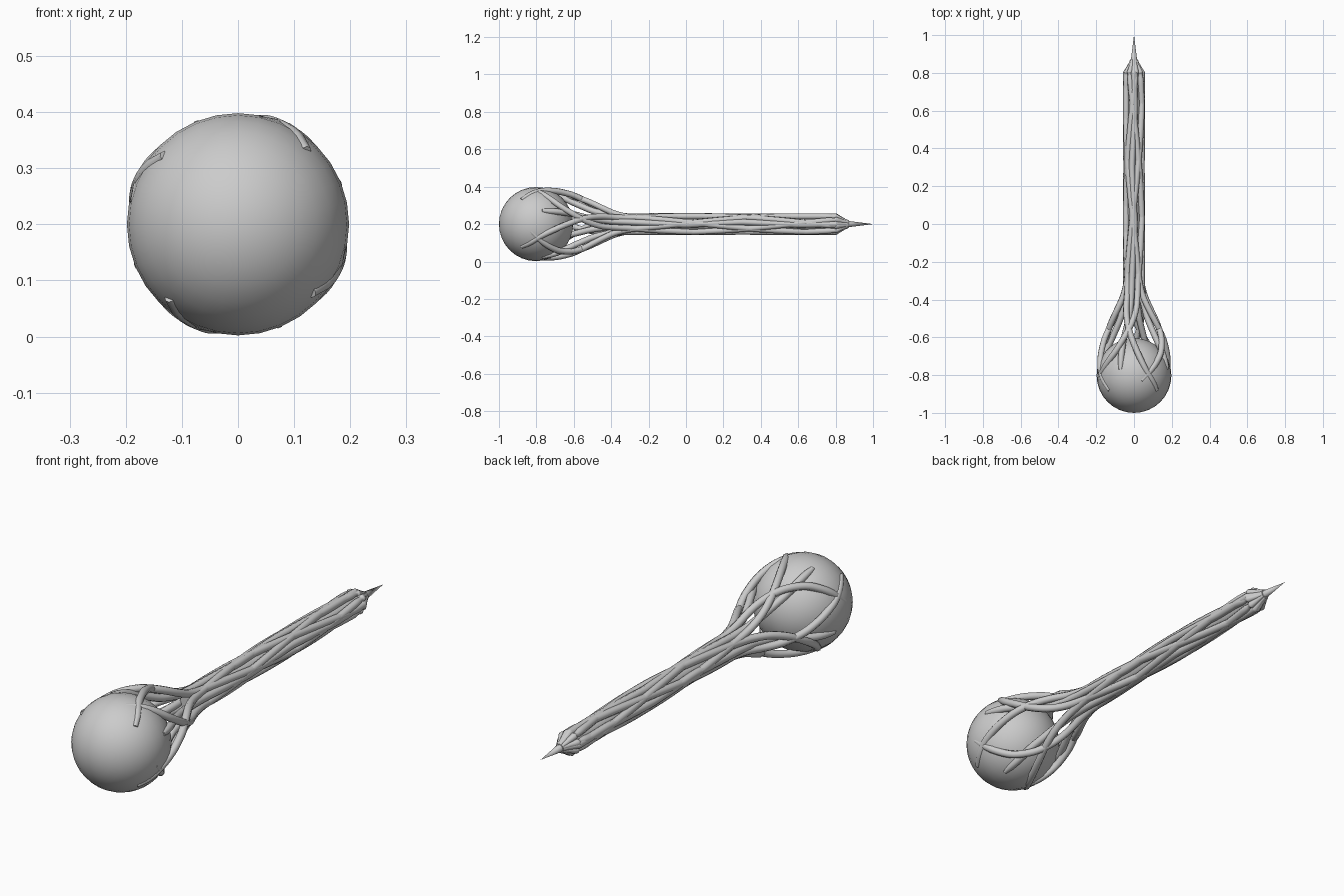
import bpy
from math import radians, sin, cos, pi

cube = bpy.data.objects.get("Cube")
if cube:
    bpy.data.objects.remove(cube, do_unlink=True)

grey = bpy.data.materials.new("stone_grey")
grey.use_nodes = True
COLOUR = (0.6, 0.6, 0.6, 1)
grey.diffuse_color = COLOUR
grey.node_tree.nodes["Principled BSDF"].inputs["Base Color"].default_value = COLOUR
AXIS_Z = 0.2


def finish(obj, name, angle=60):
    obj.name = name
    obj.data.materials.clear()
    obj.data.materials.append(grey)
    bpy.ops.object.select_all(action='DESELECT')
    obj.select_set(True)
    bpy.context.view_layer.objects.active = obj
    bpy.ops.object.shade_smooth_by_angle(angle=radians(angle))


def blend(table, y):
    """Straight interpolation through (y, value) pairs."""
    for (y0, v0), (y1, v1) in zip(table, table[1:]):
        if y <= y1:
            return v0 + (v1 - v0) * max(0, y - y0) / (y1 - y0)
    return table[-1][1]


def strand(name, turn, angles, reach):
    """Tube that follows an angle and a distance from the long axis."""
    start, end = angles[0][0], 0.8
    count = 56
    stations = [start + (end - start) * i / count for i in range(count + 1)]
    stations += [end, end, 0.86, 0.87]
    curve = bpy.data.curves.new(name, 'CURVE')
    curve.dimensions = '3D'
    curve.bevel_depth = 0.0165
    curve.bevel_resolution = 2
    curve.use_fill_caps = True
    spline = curve.splines.new('NURBS')
    spline.points.add(len(stations) - 1)
    for point, y in zip(spline.points, stations):
        a = radians(blend(angles, y) + turn)
        r = blend(reach, y)
        point.co = (r * sin(a), y, AXIS_Z + r * cos(a), 1)
        point.radius = 0.5 if y > end else min(1, 0.6 + (y - start) * 12)
    spline.order_u = 4
    spline.use_endpoint_u = True
    spline.resolution_u = 2
    obj = bpy.data.objects.new(name, curve)
    bpy.context.collection.objects.link(obj)
    bpy.ops.object.select_all(action='DESELECT')
    obj.select_set(True)
    bpy.context.view_layer.objects.active = obj
    bpy.ops.object.convert(target='MESH')
    finish(bpy.context.object, name)


# Orb held by the strands, poles along the staff
bpy.ops.mesh.primitive_uv_sphere_add(segments=32, ring_count=16, radius=0.198,
                                     location=(0, -0.802, AXIS_Z), rotation=(pi / 2, 0, 0))
finish(bpy.context.object, "orb")

# Distance of strand centres from the axis: cage, shaft, pinched end
shaft = [(-0.3, 0.042), (0.8, 0.041), (0.86, 0.012)]
outer = [(-0.88, 0.178), (-0.83, 0.187), (-0.76, 0.187), (-0.69, 0.178), (-0.6, 0.155),
         (-0.53, 0.125), (-0.45, 0.088), (-0.38, 0.058)] + shaft
inner = [(-0.77, 0.19), (-0.68, 0.165), (-0.6, 0.125), (-0.5, 0.075), (-0.4, 0.048)] + shaft

# Angle round the axis, from the top towards the left
families = {
    "clockwise_strand": ([(-0.88, 43), (-0.78, 20), (-0.6, -5), (-0.45, -28),
                          (-0.35, -42), (0.87, -225)], outer),
    "counter_strand": ([(-0.83, 12), (-0.77, 30), (-0.68, 55), (-0.55, 80),
                        (-0.45, 98), (-0.35, 112), (0.87, 295)], outer),
    "straight_strand": ([(-0.77, -22), (-0.6, -25), (-0.3, -15), (0, 5), (0.3, -15),
                         (0.6, 5), (0.87, 0)], inner),
}
for name, (angles, reach) in families.items():
    for quarter in range(4):
        strand(f"{name}_{quarter + 1}", 90 * quarter, angles, reach)

# Solid core between the strands
bpy.ops.mesh.primitive_cylinder_add(vertices=12, radius=0.034, depth=1.15,
                                    location=(0, 0.225, AXIS_Z), rotation=(pi / 2, 0, 0))
finish(bpy.context.object, "shaft_core")

# Pointed end
bpy.ops.mesh.primitive_cone_add(vertices=8, radius1=0.019, radius2=0, depth=0.15,
                                location=(0, 0.925, AXIS_Z), rotation=(-pi / 2, 0, 0))
finish(bpy.context.object, "end_spike")
